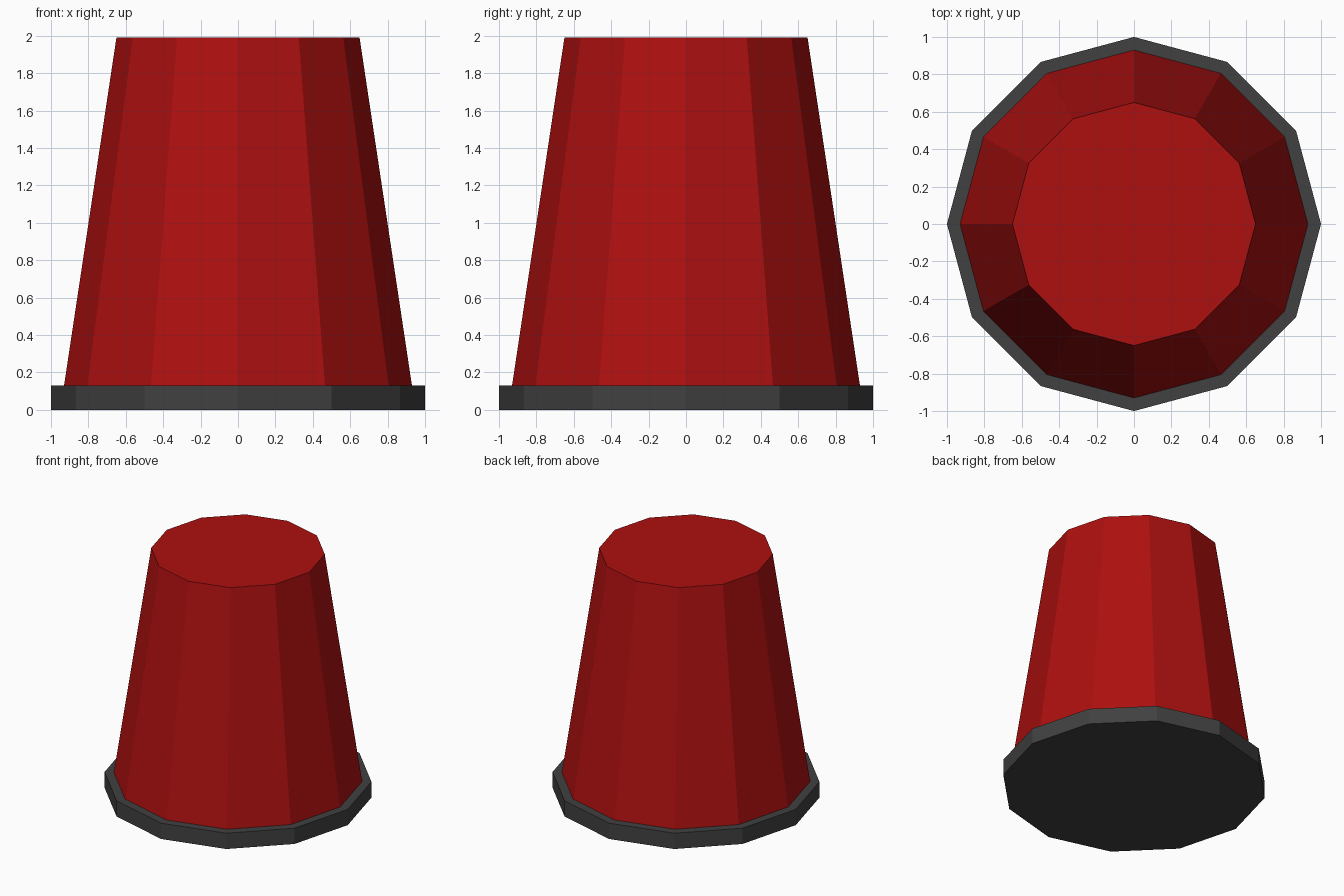
import bpy

SIDES = 12

cube = bpy.data.objects.get("Cube")
if cube:
    bpy.data.objects.remove(cube, do_unlink=True)


def make_material(name, color):
    mat = bpy.data.materials.new(name)
    mat.use_nodes = True
    mat.diffuse_color = color
    mat.node_tree.nodes["Principled BSDF"].inputs["Base Color"].default_value = color
    return mat


def tapered_drum(name, bottom_radius, top_radius, bottom, top, mat):
    bpy.ops.mesh.primitive_cone_add(
        vertices=SIDES, radius1=bottom_radius, radius2=top_radius,
        depth=top - bottom, location=(0, 0, (bottom + top) / 2))
    obj = bpy.context.object
    obj.name = name
    obj.data.materials.append(mat)
    bpy.ops.object.shade_flat()
    return obj


red = make_material("deep_red", (0.42, 0.005, 0.005, 1))
grey = make_material("dark_grey", (0.052, 0.052, 0.052, 1))

# Flat collar at the bottom
tapered_drum("base_rim", 1.0, 1.0, 0.0, 0.13, grey)

# Tapered body standing on the collar
tapered_drum("body", 0.93, 0.65, 0.13, 1.99, red)
